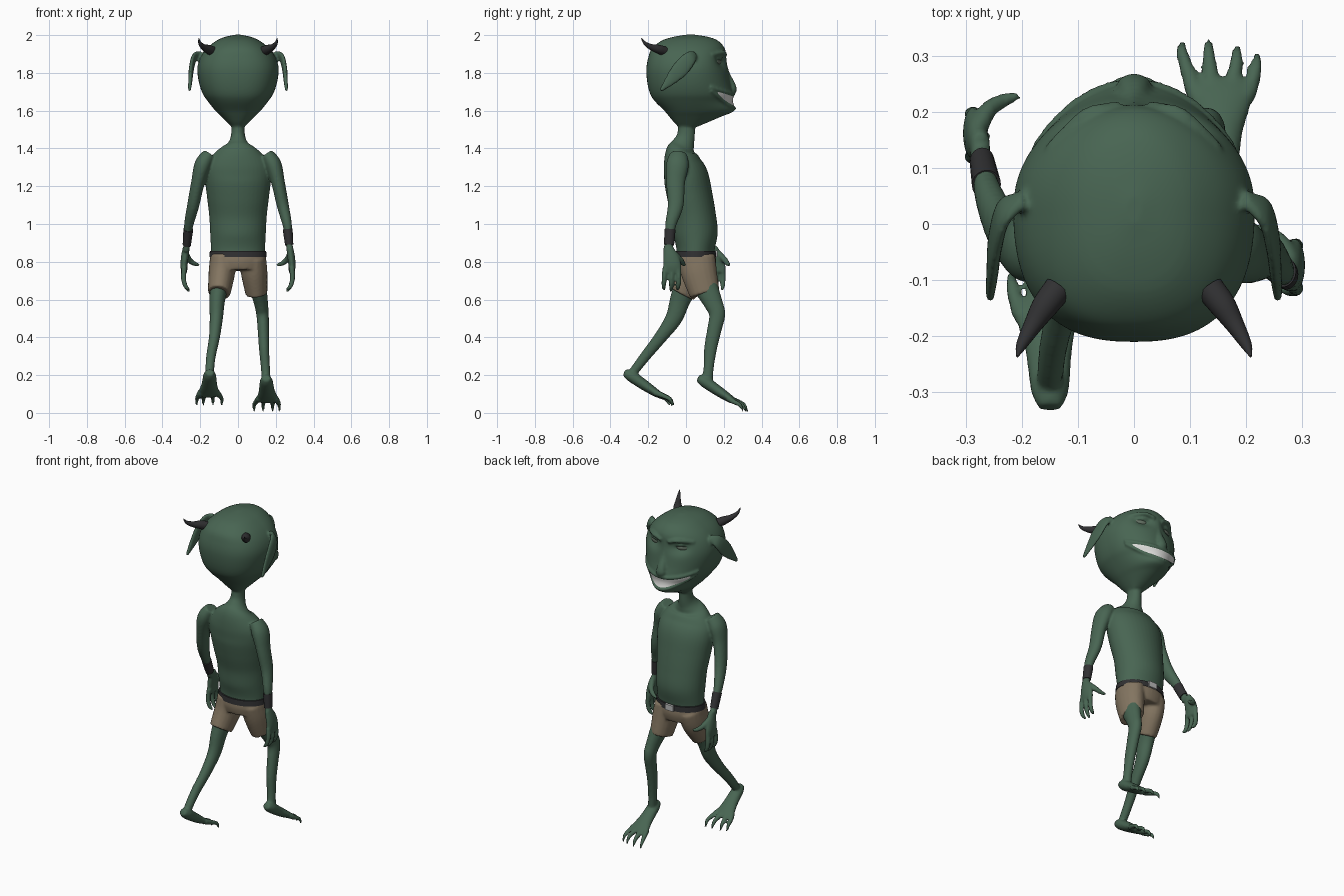
import bpy, bmesh, math
from mathutils import Vector

def material(name, rgb):
    m = bpy.data.materials.new(name)
    m.diffuse_color = (*rgb, 1)
    return m

SKIN = material("green skin", (0.065, 0.13, 0.085))
CLOTH = material("tan cloth", (0.23, 0.18, 0.12))
DARK = material("dark leather", (0.03, 0.03, 0.032))
WHITE = material("teeth white", (0.72, 0.72, 0.7))
EYE = material("eye grey green", (0.13, 0.17, 0.13))
METAL = material("buckle grey", (0.5, 0.5, 0.5))

def spline(rows, k=6):
    """Catmull-Rom through rows of numbers."""
    out = []
    for i in range(len(rows) - 1):
        a, b, c, d = (rows[max(0, min(len(rows) - 1, j))] for j in (i - 1, i, i + 1, i + 2))
        for s in range(k):
            t = s / k
            out.append([0.5 * (2 * q + (r - p) * t + (2 * p - 5 * q + 4 * r - w) * t * t
                        + (3 * q - p - 3 * r + w) * t ** 3) for p, q, r, w in zip(a, b, c, d)])
    out.append(list(rows[-1]))
    return out

def skin_rings(bm, rings):
    vs = [[bm.verts.new(p) for p in r] for r in rings]
    n = len(vs[0])
    for a, b in zip(vs, vs[1:]):
        for i in range(n):
            bm.faces.new((a[i], a[(i + 1) % n], b[(i + 1) % n], b[i]))
    bm.faces.new(vs[0][::-1])
    bm.faces.new(vs[-1])

def tube(bm, pts, sx=1, off=(0, 0, 0), ref=(1, 0, 0), n=20):
    """Elliptical tube; pts are x, y, z, radius along ref, other radius."""
    rows = spline([(sx * (p[0] + off[0]), p[1] + off[1], p[2] + off[2], p[3], p[-1]) for p in pts])
    cs = [Vector(r[:3]) for r in rows]
    rings = []
    for i, c in enumerate(cs):
        t = (cs[min(i + 1, len(cs) - 1)] - cs[max(i - 1, 0)]).normalized()
        u = Vector(ref)
        u = (u - t * u.dot(t)).normalized()
        v = t.cross(u)
        ra, rb = max(rows[i][3], .002), max(rows[i][4], .002)
        rings.append([c + u * ra * math.cos(2 * math.pi * k / n) + v * rb * math.sin(2 * math.pi * k / n)
                      for k in range(n)])
    skin_rings(bm, rings)

def finish(bm, name, mat, voxel=0, smooth=3):
    bmesh.ops.recalc_face_normals(bm, faces=bm.faces[:])
    me = bpy.data.meshes.new(name)
    bm.to_mesh(me)
    bm.free()
    ob = bpy.data.objects.new(name, me)
    bpy.context.collection.objects.link(ob)
    me.materials.append(mat)
    if voxel:
        r = ob.modifiers.new("fuse", 'REMESH')
        r.mode, r.voxel_size, r.use_smooth_shade = 'VOXEL', voxel, True
        s = ob.modifiers.new("soften", 'SMOOTH')
        s.factor, s.iterations = 0.5, smooth
    else:
        bpy.context.view_layer.objects.active = ob
        ob.select_set(True)
        bpy.ops.object.shade_smooth_by_angle(angle=math.radians(40))
        ob.select_set(False)
    return ob

# ---- head profile: z, half width, back y, front y
HEAD = spline([(1.515, .035, -.04, .06), (1.54, .06, -.065, .12), (1.57, .09, -.09, .19),
               (1.60, .12, -.115, .255), (1.65, .16, -.165, .243), (1.69, .187, -.19, .25),
               (1.75, .207, -.205, .235), (1.82, .215, -.21, .222), (1.88, .2, -.2, .215),
               (1.93, .165, -.18, .205), (1.97, .115, -.13, .17), (1.99, .07, -.07, .12),
               (2.002, .015, 0, .05)])

def head_point(row, a, grow=0):
    z, w, yb, yf = row
    c, s = math.cos(a), math.sin(a)
    if s >= 0:
        x, y = (w + grow) * c, .03 + (yf - .03 + grow) * s
        d = ((abs(x) - .088) / .05) ** 2 + ((z - 1.865) / .035) ** 2
        return Vector((x, y - .03 * math.exp(-d), z))
    e = 2 / 2.5
    return Vector((w * math.copysign(abs(c) ** e, c), .03 - (.03 - yb) * abs(s) ** e, z))

def face_point(u, z, grow):
    for p, q in zip(HEAD, HEAD[1:]):
        if p[0] <= z <= q[0]:
            f = (z - p[0]) / (q[0] - p[0])
            return head_point([i + (j - i) * f for i, j in zip(p, q)], math.radians(90 - 62 * u), grow)

def lip_top(u): return 1.685 + .04 * u * u
def lip_low(u): return 1.612 + .096 * u * u

body = bmesh.new()
skin_rings(body, [[head_point(r, 2 * math.pi * k / 64) for k in range(64)] for r in HEAD])
# lips and nose
for edge in (lip_top, lip_low):
    tube(body, [(*face_point(i / 8, edge(i / 8), .001), .009) for i in range(-8, 9)], ref=(0, 0, 1), n=10)
tube(body, [(0, .2, 1.87, .014, .012), (0, .215, 1.8, .018, .015), (0, .24, 1.74, .026, .02),
            (0, .248, 1.71, .03, .02), (0, .24, 1.693, .02, .015)])
# torso and neck
tube(body, [(0, .045, .78, .14, .1), (0, .05, .86, .143, .1), (0, .05, .95, .147, .118),
            (0, .04, 1.05, .153, .117), (0, .02, 1.15, .165, .12), (0, 0, 1.25, .175, .118),
            (0, -.02, 1.32, .165, .1), (0, -.028, 1.38, .12, .08), (0, -.015, 1.42, .06, .06),
            (0, 0, 1.47, .037, .047), (0, .005, 1.56, .036, .045)], n=40)

for sx in (1, -1):
    # brows, upper eyelids and drooping ears
    tube(body, [(.025, .208, 1.893, .011), (.085, .195, 1.908, .012), (.15, .135, 1.895, .01)],
         sx, ref=(0, 0, 1), n=10)
    tube(body, [(.045, .183, 1.87, .008), (.088, .18, 1.88, .011), (.135, .14, 1.868, .008)],
         sx, ref=(0, 0, 1), n=10)
    tube(body, [(.195, .045, 1.9, .012, .02), (.232, .02, 1.878, .013, .038), (.247, -.03, 1.82, .013, .045),
                (.252, -.08, 1.765, .011, .032), (.257, -.135, 1.705, .008, .008)], sx)
    # arm: right one hangs back, left one swings forward
    ys = (-.04, -.045, -.055, -.055, -.08, -.087, -.095) if sx > 0 else (-.04, -.045, -.035, 0, .055, .095, .125)
    arm = [(.15, 1.37, .035, .045), (.185, 1.315, .045, .06), (.212, 1.22, .036, .05), (.237, 1.1, .032, .042),
           (.26, 1.0, .025, .03), (.268, .93, .018, .023), (.274, .86, .018, .025)]
    tube(body, [(a[0], y, *a[1:]) for a, y in zip(arm, ys)], sx)
    # hand
    h = (0, 0 if sx > 0 else .235, 0)
    tube(body, [(.273, -.097, .88, .018, .024), (.281, -.082, .83, .02, .04), (.286, -.073, .78, .019, .048),
                (.284, -.073, .745, .016, .045)], sx, h)
    for dy in (-.036, 0, .034):
        tube(body, [(.285, -.074 + dy, .77, .015), (.288, -.076 + dy * 1.1, .71, .014),
                    (.277, -.078 + dy * 1.1, .67, .012), (.257, -.08 + dy, .642 + abs(dy) * .3, .007)], sx, h, n=10)
    tube(body, [(.276, -.06, .84, .018), (.258, -.03, .81, .016), (.232, -.015, .79, .013), (.203, -.005, .783, .007)],
         sx, h, ref=(0, 1, 0), n=10)
    # foot, pitched down, with four clawed toes
    f = (0, 0, 0) if sx > 0 else (0, -.39, .03)
    tube(body, [(.15, .063, .185, .02, .018), (.15, .095, .168, .034, .03), (.152, .165, .12, .042, .028),
                (.155, .225, .08, .056, .022), (.155, .252, .062, .054, .016)], sx, f)
    for x0, x1, tip in ((.112, .086, .325), (.14, .133, .328), (.17, .183, .318), (.198, .218, .305)):
        tube(body, [(x0, .225, .078, .018), (x0 * .4 + x1 * .6, tip - .055, .06, .014),
                    (x1, tip - .02, .042, .011), (x1, tip, .006, .005)], sx, f, n=10)

# legs mid stride
tube(body, [(.085, .05, .82, .06, .08), (.1, .09, .7, .05, .07), (.122, .145, .58, .037, .05),
            (.13, .165, .52, .033, .043), (.134, .15, .44, .03, .038), (.138, .13, .34, .027, .034),
            (.145, .12, .24, .024, .027), (.15, .112, .16, .024, .03)])
tube(body, [(-.085, .04, .82, .06, .08), (-.095, .01, .7, .05, .07), (-.11, -.03, .6, .042, .055),
            (-.115, -.065, .5, .035, .045), (-.125, -.135, .4, .029, .034), (-.143, -.215, .3, .025, .028),
            (-.15, -.275, .22, .023, .024), (-.15, -.29, .185, .02, .02)])
finish(body, "goblin_skin", SKIN, .007)

# teeth follow the grin
bm = bmesh.new()
grid = [[bm.verts.new(face_point(i / 20, lip_low(i / 20) + (lip_top(i / 20) - lip_low(i / 20)) * j / 4, .004))
         for j in range(5)] for i in range(-20, 21)]
for a, b in zip(grid, grid[1:]):
    for j in range(4):
        bm.faces.new((a[j], a[j + 1], b[j + 1], b[j]))
finish(bm, "teeth", WHITE)

for sx, side in ((1, "right"), (-1, "left")):
    # eyes
    bm = bmesh.new()
    bmesh.ops.create_uvsphere(bm, u_segments=20, v_segments=12, radius=1)
    for v in bm.verts:
        v.co = Vector((sx * (.09 + v.co.x * .04), .162 + v.co.y * .02 - v.co.x * .012, 1.86 + v.co.z * .022))
    finish(bm, side + "_eye", EYE)
    # horns
    bm = bmesh.new()
    tube(bm, [(.135, -.115, 1.915, .026), (.158, -.145, 1.925, .024), (.18, -.18, 1.935, .017),
              (.2, -.215, 1.955, .01), (.208, -.236, 1.983, .002)], sx, ref=(0, 0, 1), n=14)
    finish(bm, side + "_horn", DARK)
    # wristbands
    bm = bmesh.new()
    y0, y1 = (-.084, -.09) if sx > 0 else (.07, .112)
    tube(bm, [(.263, y0, .972, .026, .029), (.271, y1, .89, .022, .027)], sx)
    finish(bm, side + "_wristband", DARK)

# shorts
bm = bmesh.new()
tube(bm, [(0, .05, .845, .146, .106), (0, .05, .8, .15, .11), (0, .048, .755, .14, .1)], n=36)
tube(bm, [(.078, .055, .82, .07, .1), (.086, .07, .74, .07, .095), (.098, .1, .63, .058, .08)])
tube(bm, [(-.078, .05, .82, .07, .1), (-.086, .03, .74, .07, .095), (-.1, -.025, .635, .06, .078)])
finish(bm, "shorts", CLOTH, .008, 3)

# belt and buckle
bm = bmesh.new()
tube(bm, [(0, .05, .825, .152, .111), (0, .05, .858, .149, .109)], n=40)
finish(bm, "belt", DARK)
bm = bmesh.new()
bmesh.ops.create_cube(bm, size=1)
for v in bm.verts:
    v.co = Vector((v.co.x * .055, .162 + v.co.y * .012, .842 + v.co.z * .035))
finish(bm, "buckle", METAL)
